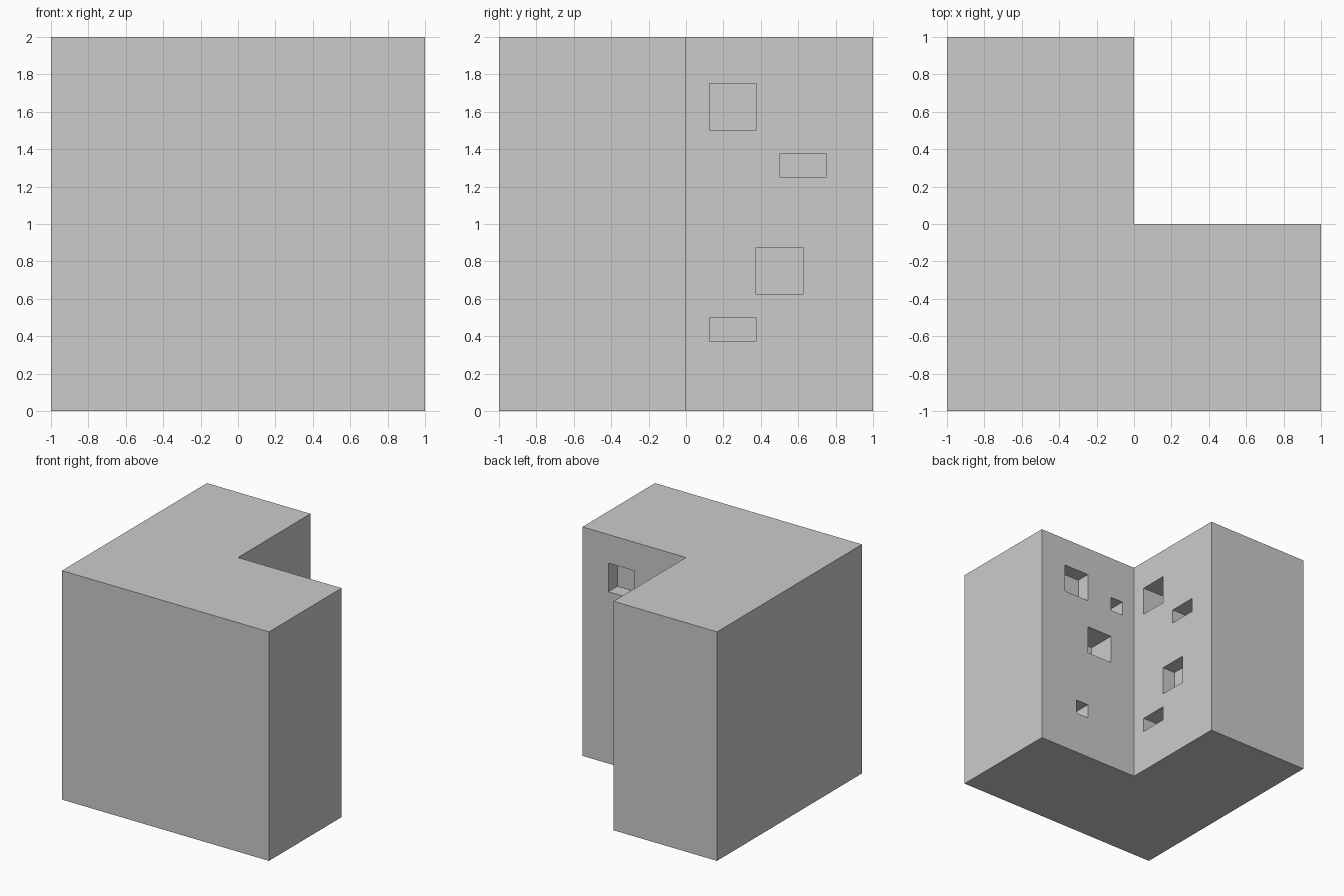
import bpy
import bmesh

if "Cube" in bpy.data.objects:
    bpy.data.objects.remove(bpy.data.objects["Cube"])

OUT = 0.05  # how far cutters stick out of the walls


def make_object(name, bm):
    bmesh.ops.recalc_face_normals(bm, faces=bm.faces)
    mesh = bpy.data.meshes.new(name)
    bm.to_mesh(mesh)
    bm.free()
    obj = bpy.data.objects.new(name, mesh)
    bpy.context.collection.objects.link(obj)
    return obj


def add_box(bm, lo, hi):
    verts = bmesh.ops.create_cube(bm, size=1)["verts"]
    for v in verts:
        for i in range(3):
            v.co[i] = hi[i] if v.co[i] > 0 else lo[i]


# L-shaped block: footprint pulled up to full height
bm = bmesh.new()
footprint = [(-1, -1), (1, -1), (1, 0), (0, 0), (0, 1), (-1, 1)]
face = bm.faces.new([bm.verts.new((x, y, 0)) for x, y in footprint])
top = bmesh.ops.extrude_face_region(bm, geom=[face])["geom"]
bmesh.ops.translate(bm, vec=(0, 0, 2),
                    verts=[e for e in top if isinstance(e, bmesh.types.BMVert)])
block = make_object("corner_block", bm)

# Pockets per inner wall: start and end along the wall, z range, depth
side_pockets = [
    (0.125, 0.375, 1.5, 1.75, 0.25),
    (0.5, 0.75, 1.25, 1.375, 0.25),
    (0.375, 0.625, 0.625, 0.875, 0.125),
    (0.125, 0.375, 0.375, 0.5, 0.25),
]
back_pockets = [
    (0.5, 0.75, 1.5, 1.75, 0.125),
    (0.125, 0.25, 1.5, 1.625, 0.25),
    (0.25, 0.5, 1.0, 1.25, 0.25),
    (0.5, 0.625, 0.375, 0.5, 0.25),
]
bm = bmesh.new()
for a, b, z0, z1, d in side_pockets:
    add_box(bm, (-d, a, z0), (OUT, b, z1))
for a, b, z0, z1, d in back_pockets:
    add_box(bm, (a, -d, z0), (b, OUT, z1))
cutter = make_object("pocket_cutter", bm)

# Carve the pockets, then drop the cutter
mod = block.modifiers.new("pockets", 'BOOLEAN')
mod.operation = 'DIFFERENCE'
mod.solver = 'EXACT'
mod.object = cutter
bpy.context.view_layer.objects.active = block
block.select_set(True)
bpy.ops.object.modifier_apply(modifier=mod.name)
bpy.data.objects.remove(cutter)
